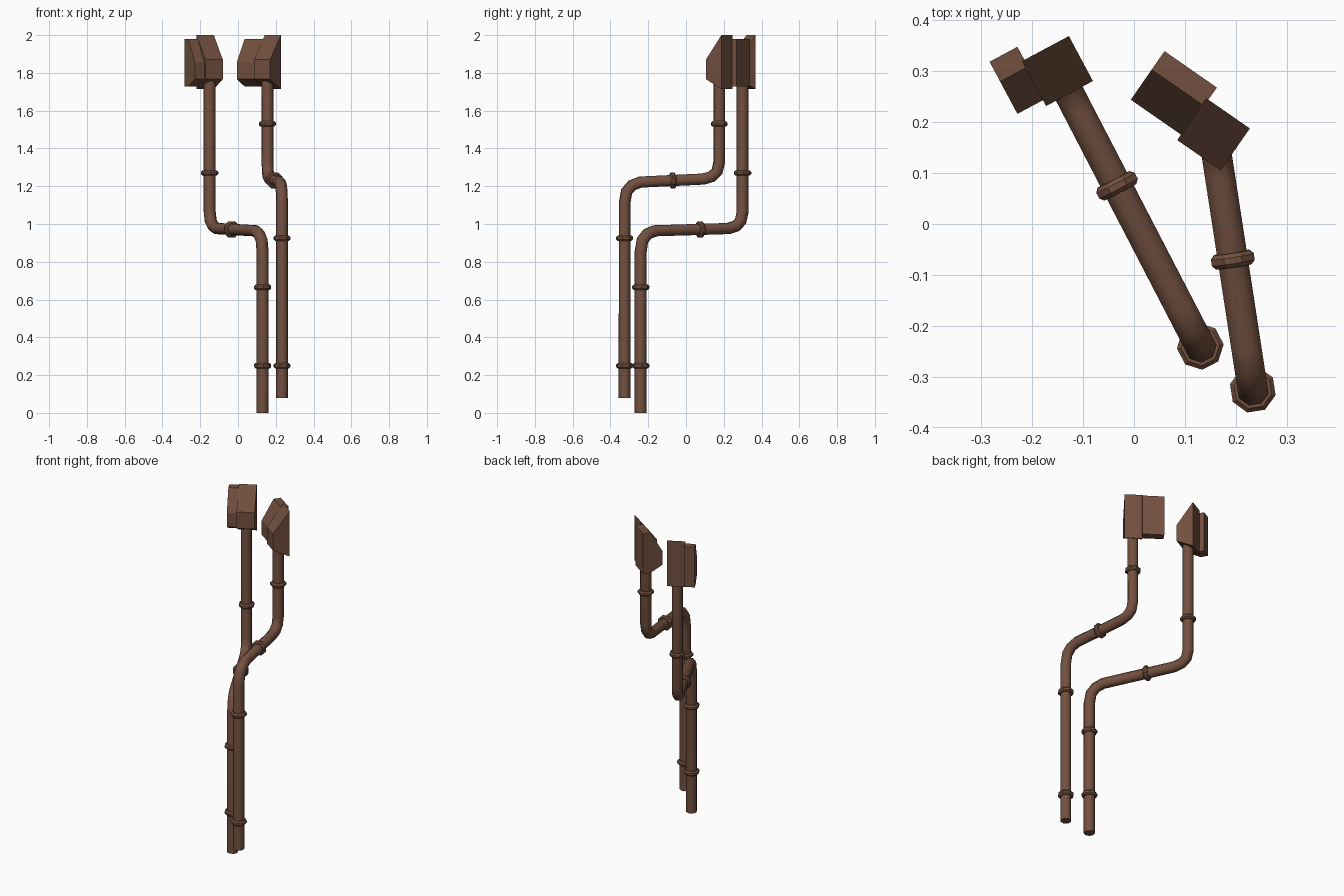
import bpy, bmesh, math
from mathutils import Vector

if "Cube" in bpy.data.objects:
    bpy.data.objects.remove(bpy.data.objects["Cube"])

SIDES = 8
UP = Vector((0, 0, 1))
brown = bpy.data.materials.new("brown_paint")
brown.diffuse_color = (0.17, 0.08, 0.05, 1)
brown.use_nodes = True
brown.node_tree.nodes["Principled BSDF"].inputs["Base Color"].default_value = brown.diffuse_color


def finish(bm, name, smooth=None):
    bmesh.ops.recalc_face_normals(bm, faces=bm.faces)
    me = bpy.data.meshes.new(name)
    bm.to_mesh(me)
    bm.free()
    me.materials.append(brown)
    ob = bpy.data.objects.new(name, me)
    bpy.context.collection.objects.link(ob)
    if smooth:
        bpy.ops.object.select_all(action='DESELECT')
        ob.select_set(True)
        bpy.context.view_layer.objects.active = ob
        bpy.ops.object.shade_smooth_by_angle(angle=math.radians(smooth))


def sweep(name, path, radii, side, smooth):
    """Capped tube along a path lying in the plane perpendicular to side."""
    bm = bmesh.new()
    rings = []
    for i, p in enumerate(path):
        a = (p - path[i - 1]).normalized() if i else Vector()
        b = (path[i + 1] - p).normalized() if i < len(path) - 1 else Vector()
        n = side.cross((a + b).normalized())
        ring = []
        for k in range(SIDES):
            t = 2 * math.pi * (k + 0.5) / SIDES
            ring.append(bm.verts.new(p + radii[i] * (math.cos(t) * side + math.sin(t) * n)))
        rings.append(ring)
    for r0, r1 in zip(rings, rings[1:]):
        for k in range(SIDES):
            j = (k + 1) % SIDES
            bm.faces.new((r0[k], r0[j], r1[j], r1[k]))
    bm.faces.new(rings[0])
    bm.faces.new(rings[-1])
    finish(bm, name, smooth)


def collar(name, centre, axis, side):
    offs = (-0.014, -0.006, 0.006, 0.014)
    sweep(name, [centre + axis * o for o in offs], (0.038, 0.046, 0.046, 0.038), side, 20)


def prism(name, origin, front, u0, u1, profile):
    """Extrude a (depth, z) profile across the width u0..u1."""
    u = UP.cross(front)
    bm = bmesh.new()
    ends = [[bm.verts.new(origin + u * w + front * d + UP * z) for d, z in profile]
            for w in (u0, u1)]
    n = len(profile)
    for e in ends:
        bm.faces.new(e)
    for k in range(n):
        j = (k + 1) % n
        bm.faces.new((ends[0][k], ends[0][j], ends[1][j], ends[1][k]))
    finish(bm, name)


HOPPER = ((-0.05, 1.714), (-0.05, 2.0), (0.05, 1.87), (0.05, 1.767))
SIDE_BOX = ((-0.079, 1.728), (-0.079, 1.98), (-0.035, 1.98),
            (0.037, 1.856), (0.037, 1.767), (-0.035, 1.728))


def downpipe(tag, top, foot, z_top, z_low, z_end, front, box_width, ring_top, ring_low, ring_mid):
    top, foot = Vector(top), Vector(foot)
    run = (foot - top).length
    d = (foot - top).normalized()
    side = UP.cross(d)
    # pipe: drop, upper bend, nearly level run, lower bend, drop
    pts = [(0, 1.78), (0, z_top + 0.09), (0.012, z_top + 0.04), (0.04, z_top + 0.013),
           (0.085, z_top), (run - 0.085, z_low), (run - 0.04, z_low - 0.017),
           (run - 0.011, z_low - 0.05), (run, z_low - 0.11), (run, z_end)]
    path = [top + d * s + UP * z for s, z in pts]
    sweep(tag + "_pipe", path, [0.032] * len(path), side, 50)
    # joint collars
    collar(tag + "_upper_collar", top + UP * ring_top, UP, side)
    for i, z in enumerate((ring_low, 0.25)):
        collar(f"{tag}_lower_collar_{i}", foot + UP * z, UP, side)
    f = (top.y - ring_mid) / (top.y - foot.y)
    axis = (path[5] - path[4]).normalized()
    zm = path[4].z + (path[5].z - path[4].z) * (f * run - 0.085) / (run - 0.17)
    collar(tag + "_middle_collar", top.lerp(foot, f) + UP * zm, axis, side)
    # rain hopper and the box beside it
    front = Vector(front).normalized()
    prism(tag + "_hopper", top, front, -0.052, 0.052, HOPPER)
    prism(tag + "_side_box", top, front, -0.047 - box_width, -0.047, SIDE_BOX)


downpipe("left", (-0.15, 0.30, 0), (0.13, -0.24, 0), 0.976, 0.964, 0.0,
         (0.47, -0.88, 0), 0.062, 1.27, 0.665, 0.075)
downpipe("right", (0.156, 0.176, 0), (0.233, -0.325, 0), 1.238, 1.222, 0.08,
         (-0.57, -0.82, 0), 0.125, 1.53, 0.925, -0.07)
